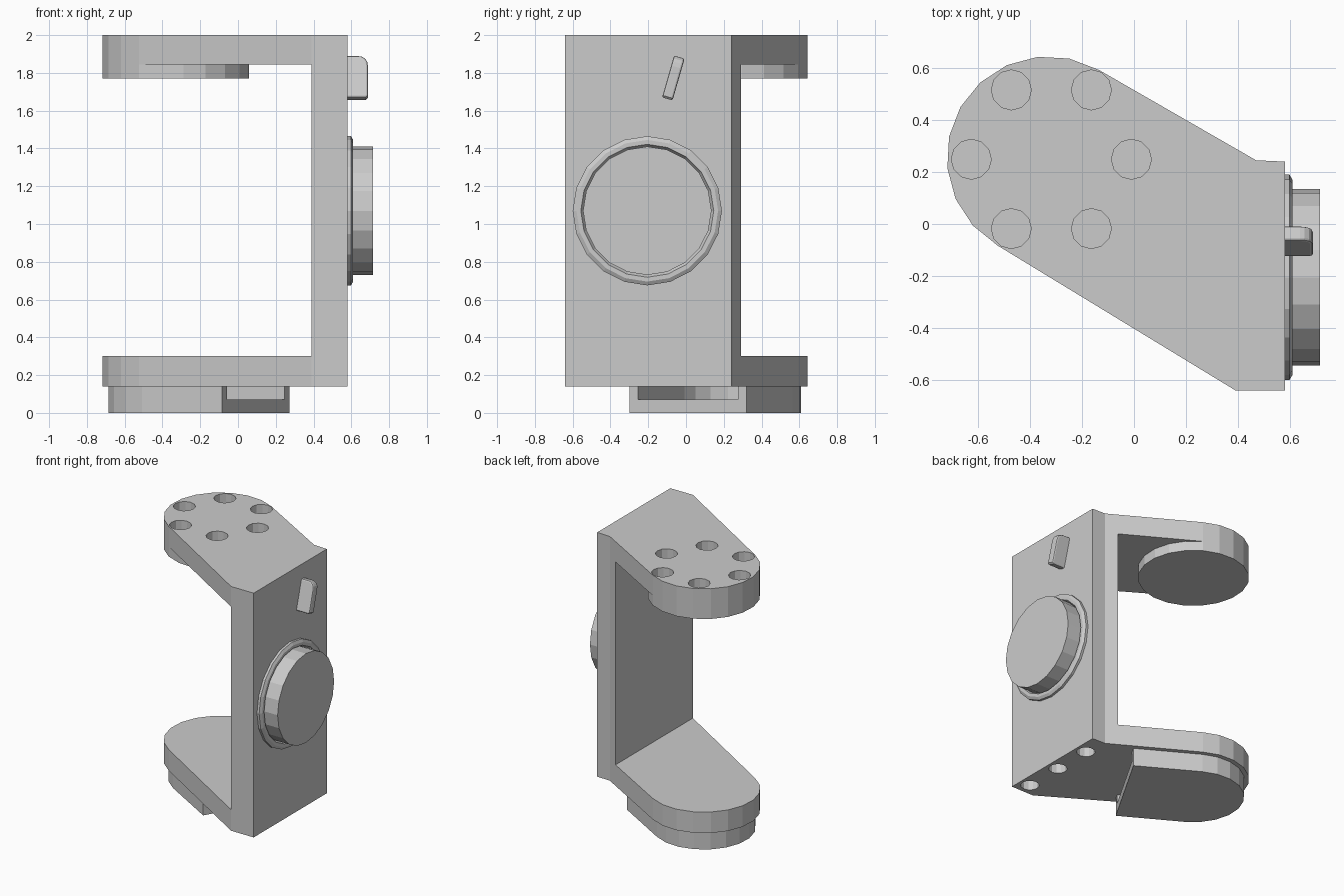
import bpy, bmesh, math
from mathutils import Matrix, Vector

if "Cube" in bpy.data.objects:
    bpy.data.objects.remove(bpy.data.objects["Cube"])

grey = bpy.data.materials.new("plain grey")
grey.diffuse_color = (0.6, 0.6, 0.6, 1)
grey.use_nodes = True
grey.node_tree.nodes["Principled BSDF"].inputs["Base Color"].default_value = grey.diffuse_color

CX, CY = -0.33, 0.255                     # centre of the rounded arm ends
ANG = math.radians(-30)                   # direction of the arms, towards the plate


def finish(name, bm):
    bmesh.ops.recalc_face_normals(bm, faces=bm.faces[:])
    me = bpy.data.meshes.new(name)
    bm.to_mesh(me)
    bm.free()
    me.materials.append(grey)
    ob = bpy.data.objects.new(name, me)
    bpy.context.collection.objects.link(ob)
    return ob


def prism(name, pts, z0, z1, mat=None):
    """Extrude a flat outline from z0 to z1, then place it with mat."""
    bm = bmesh.new()
    f = bm.faces.new([bm.verts.new((x, y, z0)) for x, y in pts])
    r = bmesh.ops.extrude_face_region(bm, geom=[f])
    verts = [v for v in r["geom"] if isinstance(v, bmesh.types.BMVert)]
    bmesh.ops.translate(bm, verts=verts, vec=(0, 0, z1 - z0))
    if mat:
        bm.transform(mat)
    return finish(name, bm)


def ring_pts(cx, cy, r, n, a0=0.0):
    return [(cx + r * math.cos(a0 + 2 * math.pi * i / n),
             cy + r * math.sin(a0 + 2 * math.pi * i / n)) for i in range(n)]


def half_round(r, n=10):
    """Arc around the arm end, from the back tangent point to the front one."""
    return [(CX + r * math.cos(ANG + math.pi / 2 + math.pi * i / n),
             CY + r * math.sin(ANG + math.pi / 2 + math.pi * i / n)) for i in range(n + 1)]


def cut(ob, cutters):
    for c in cutters:
        m = ob.modifiers.new("cut", "BOOLEAN")
        m.operation, m.solver, m.object = "DIFFERENCE", "EXACT", c
    dg = bpy.context.evaluated_depsgraph_get()
    dg.update()
    me = bpy.data.meshes.new_from_object(ob.evaluated_get(dg))
    ob.modifiers.clear()
    ob.data = me
    for c in cutters:
        bpy.data.objects.remove(c)


# C-shaped frame: one tall outline with the gap between the arms cut away
outline = half_round(0.39) + [(0.39, -0.64), (0.58, -0.64), (0.58, 0.24), (0.47, 0.245)]
frame = prism("frame", outline, 0.14, 2.0)
gap = prism("gap_cutter", [(-1.5, -1.5), (0.39, -1.5), (0.39, 1.5), (-1.5, 1.5)], 0.30, 1.845)
holes = []
for i in range(6):                        # bolt holes in the top arm
    a = i * math.pi / 3
    holes.append(prism("bolt_cutter", ring_pts(-0.318 + 0.308 * math.cos(a),
                 0.249 + 0.308 * math.sin(a), 0.077, 12), 1.89, 2.2))
for y in (-0.545, -0.24, 0.065):          # holes under the plate
    holes.append(prism("base_cutter", ring_pts(0.495, y, 0.065, 12), -0.1, 0.27))
cut(frame, [gap] + holes)

# Round boss under the top arm
prism("upper_boss", ring_pts(CX, CY, 0.39, 20, ANG + math.pi / 2), 1.77, 1.845)


# Foot pad under the bottom arm, with a pocket open towards the plate
def pad_outline(r, length):
    dx, dy = math.cos(ANG) * length, math.sin(ANG) * length
    arc = half_round(r)
    return arc + [(arc[-1][0] + dx, arc[-1][1] + dy), (arc[0][0] + dx, arc[0][1] + dy)]


pad = prism("lower_pad", pad_outline(0.357, 0.49), 0.0, 0.14)
cut(pad, [prism("pocket_cutter", pad_outline(0.305, 0.7), 0.07, 0.3)])

# Dial on the outer face: outlines are drawn in (y, z) and extruded along x
SIDE = Matrix(((0, 0, 1, 0), (1, 0, 0, 0), (0, 1, 0, 0), (0, 0, 0, 1)))
prism("dial", ring_pts(-0.205, 1.07, 0.34, 20), 0.58, 0.715, SIDE)

# Collar with a sloping rim around the dial
bm = bmesh.new()
loops = []
for x, r in ((0.578, 0.395), (0.598, 0.395), (0.61, 0.375), (0.61, 0.352), (0.59, 0.34)):
    loops.append([bm.verts.new((x, y, z)) for y, z in ring_pts(-0.205, 1.07, r, 20)])
for a, b in zip(loops, loops[1:]):
    for i in range(20):
        j = (i + 1) % 20
        bm.faces.new((a[i], a[j], b[j], b[i]))
finish("dial_collar", bm)

# Tilted tab above the dial: rounded side profile, softened edges
prof = [(-0.02, -0.115), (0.097, -0.115), (0.108, -0.104), (0.108, 0.06)]
prof += [(0.058 + 0.05 * math.cos(a), 0.065 + 0.05 * math.sin(a))
         for a in (math.radians(d) for d in (22, 45, 68, 90))] + [(-0.02, 0.115)]
up = Matrix(((1, 0, 0, 0), (0, 0, 1, 0), (0, 1, 0, 0), (0, 0, 0, 1)))
place = Matrix.Translation((0.58, -0.067, 1.773)) @ Matrix.Rotation(math.radians(-16), 4, "X")
tab = prism("tab", prof, -0.029, 0.029, place @ up)
bev = tab.modifiers.new("soft edges", "BEVEL")
bev.width, bev.segments, bev.limit_method = 0.01, 2, "ANGLE"
bev.angle_limit = math.radians(50)
